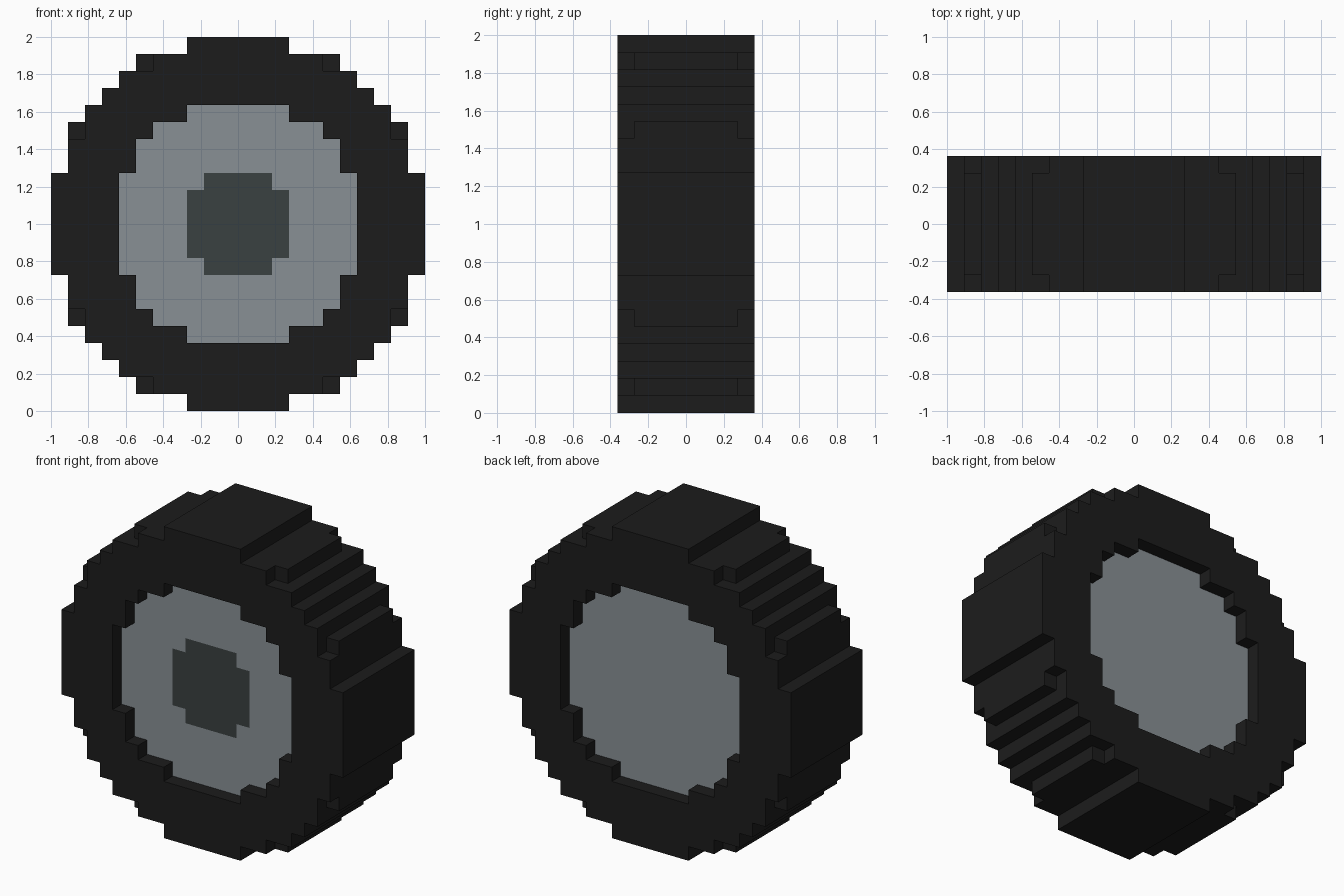
import bpy, bmesh

if "Cube" in bpy.data.objects:
    bpy.data.objects.remove(bpy.data.objects["Cube"])

V = 2 / 22  # voxel size: the wheel is 22 voxels across and 8 deep

# Half-widths in voxels for each row, counted outward from the axle
TREAD = [11, 11, 11, 10, 10, 10, 9, 8, 7, 6, 3]
SIDEWALL = [11, 11, 11, 10, 10, 9, 9, 8, 7, 5, 3]  # shoulder corners notched
RIM = [7, 7, 7, 6, 6, 5, 3]
HUB = [3, 3, 2]


def inside(profile, i, k):
    """Is cell column i, row k inside the four-way mirrored profile?"""
    a, b = int(abs(i + 0.5)), int(abs(k + 0.5))
    return b < len(profile) and a < profile[b]


def part_at(i, j, k):
    """Name of the part filling a cell, or None when empty."""
    if not -4 <= j <= 3:
        return None
    if inside(RIM, i, k):
        if j in (-4, 3):  # recess on both sides
            return None
        return "hub_cap" if j == -3 and inside(HUB, i, k) else "rim_disc"
    outline = SIDEWALL if j in (-4, 3) else TREAD
    return "tyre" if inside(outline, i, k) else None


def material(name, colour):
    m = bpy.data.materials.new(name)
    m.diffuse_color = (*colour, 1)
    m.use_nodes = True
    m.node_tree.nodes["Principled BSDF"].inputs["Base Color"].default_value = m.diffuse_color
    return m


def build(name, mat):
    """Make the outer skin of every cell belonging to one part."""
    bm = bmesh.new()
    verts = {}

    def vert(p):
        if p not in verts:
            verts[p] = bm.verts.new((p[0] * V, p[1] * V, p[2] * V + 1))
        return verts[p]

    for i in range(-11, 11):
        for j in range(-4, 4):
            for k in range(-11, 11):
                if part_at(i, j, k) != name:
                    continue
                for axis in range(3):
                    for side in (0, 1):
                        near = [i, j, k]
                        near[axis] += 2 * side - 1
                        if part_at(*near):
                            continue
                        u, w = (axis + 1) % 3, (axis + 2) % 3
                        loop = []
                        for du, dw in ((0, 0), (1, 0), (1, 1), (0, 1)):
                            p = [i, j, k]
                            p[axis] += side
                            p[u] += du
                            p[w] += dw
                            loop.append(vert(tuple(p)))
                        bm.faces.new(loop if side else loop[::-1])
    mesh = bpy.data.meshes.new(name)
    bm.to_mesh(mesh)
    bm.free()
    mesh.materials.append(mat)
    bpy.context.collection.objects.link(bpy.data.objects.new(name, mesh))


# Black tyre, grey recessed rim, dark hub cap on the front only
build("tyre", material("black rubber", (0.0116, 0.0116, 0.0116)))
build("rim_disc", material("grey metal", (0.25, 0.28, 0.30)))
build("hub_cap", material("dark grey", (0.042, 0.052, 0.052)))
